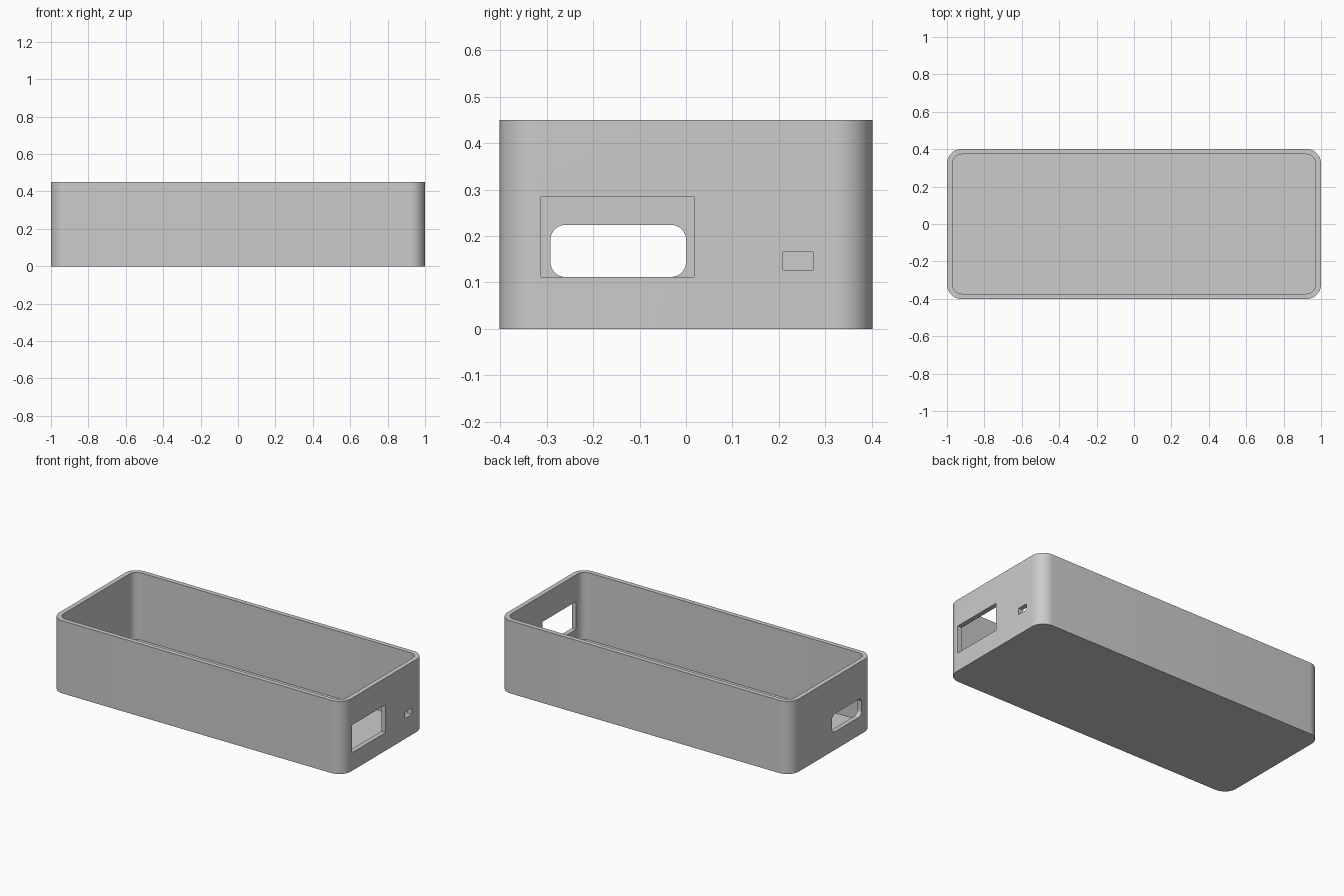
import bpy
import bmesh
from math import cos, sin, pi, radians
from mathutils import Matrix

cube = bpy.data.objects.get("Cube")
if cube:
    bpy.data.objects.remove(cube, do_unlink=True)

LENGTH, WIDTH, HEIGHT = 2.0, 0.804, 0.45
WALL, FLOOR, RADIUS = 0.029, 0.034, 0.08

grey = bpy.data.materials.new("light grey plastic")
grey.use_nodes = True
grey.diffuse_color = (0.6, 0.6, 0.6, 1)
grey.node_tree.nodes["Principled BSDF"].inputs["Base Color"].default_value = (0.6, 0.6, 0.6, 1)


def outline(w, h, r, steps=12):
    """Rectangle centred on the origin, with rounded corners if r > 0."""
    points = []
    for i, (sx, sy) in enumerate([(1, 1), (-1, 1), (-1, -1), (1, -1)]):
        cx, cy = sx * (w / 2 - r), sy * (h / 2 - r)
        for k in range(steps + 1 if r else 1):
            a = (i + k / steps) * pi / 2
            points.append((cx + r * cos(a), cy + r * sin(a), 0))
    return points


def prism(name, w, h, r, depth, matrix):
    """Outline extruded along its own z, then placed by the matrix."""
    bm = bmesh.new()
    base = bm.faces.new([bm.verts.new(p) for p in outline(w, h, r)])
    top = bmesh.ops.extrude_face_region(bm, geom=[base])["geom"]
    moved = [v for v in top if isinstance(v, bmesh.types.BMVert)]
    bmesh.ops.translate(bm, verts=moved, vec=(0, 0, depth))
    bmesh.ops.recalc_face_normals(bm, faces=bm.faces)
    bm.transform(matrix)
    mesh = bpy.data.meshes.new(name)
    bm.to_mesh(mesh)
    bm.free()
    mesh.materials.append(grey)
    obj = bpy.data.objects.new(name, mesh)
    bpy.context.collection.objects.link(obj)
    return obj


def end_cutter(name, x, y0, y1, z0, z1, r=0):
    """Cutter through one end wall, spanning y0..y1 and z0..z1."""
    # local x -> y, local y -> z, local z -> x
    turn = Matrix(((0, 0, 1, 0), (1, 0, 0, 0), (0, 1, 0, 0), (0, 0, 0, 1)))
    place = Matrix.Translation((x - 0.1, (y0 + y1) / 2, (z0 + z1) / 2))
    return prism(name, y1 - y0, z1 - z0, r, 0.2, place @ turn)


# Open tray with rounded vertical corners
tray = prism("open_case", LENGTH, WIDTH, RADIUS, HEIGHT, Matrix())

cutters = [
    prism("cavity_cutter", LENGTH - 2 * WALL, WIDTH - 2 * WALL, RADIUS - WALL,
          HEIGHT, Matrix.Translation((0, 0, FLOOR))),
    # Square window and small port in the left end
    end_cutter("window_cutter", 1, -0.312, 0.017, 0.112, 0.284),
    end_cutter("port_cutter", 1, 0.209, 0.274, 0.127, 0.166),
    # Rounded slot in the right end
    end_cutter("slot_cutter", -1, -0.292, 0.0, 0.112, 0.224, 0.032),
]

bpy.ops.object.select_all(action="DESELECT")
tray.select_set(True)
bpy.context.view_layer.objects.active = tray
for cutter in cutters:
    cutter.hide_render = True
    mod = tray.modifiers.new(cutter.name, "BOOLEAN")
    mod.operation = "DIFFERENCE"
    mod.solver = "EXACT"
    mod.object = cutter
    bpy.ops.object.modifier_apply(modifier=mod.name)
    bpy.data.objects.remove(cutter, do_unlink=True)

bpy.ops.object.shade_smooth_by_angle(angle=radians(30))
